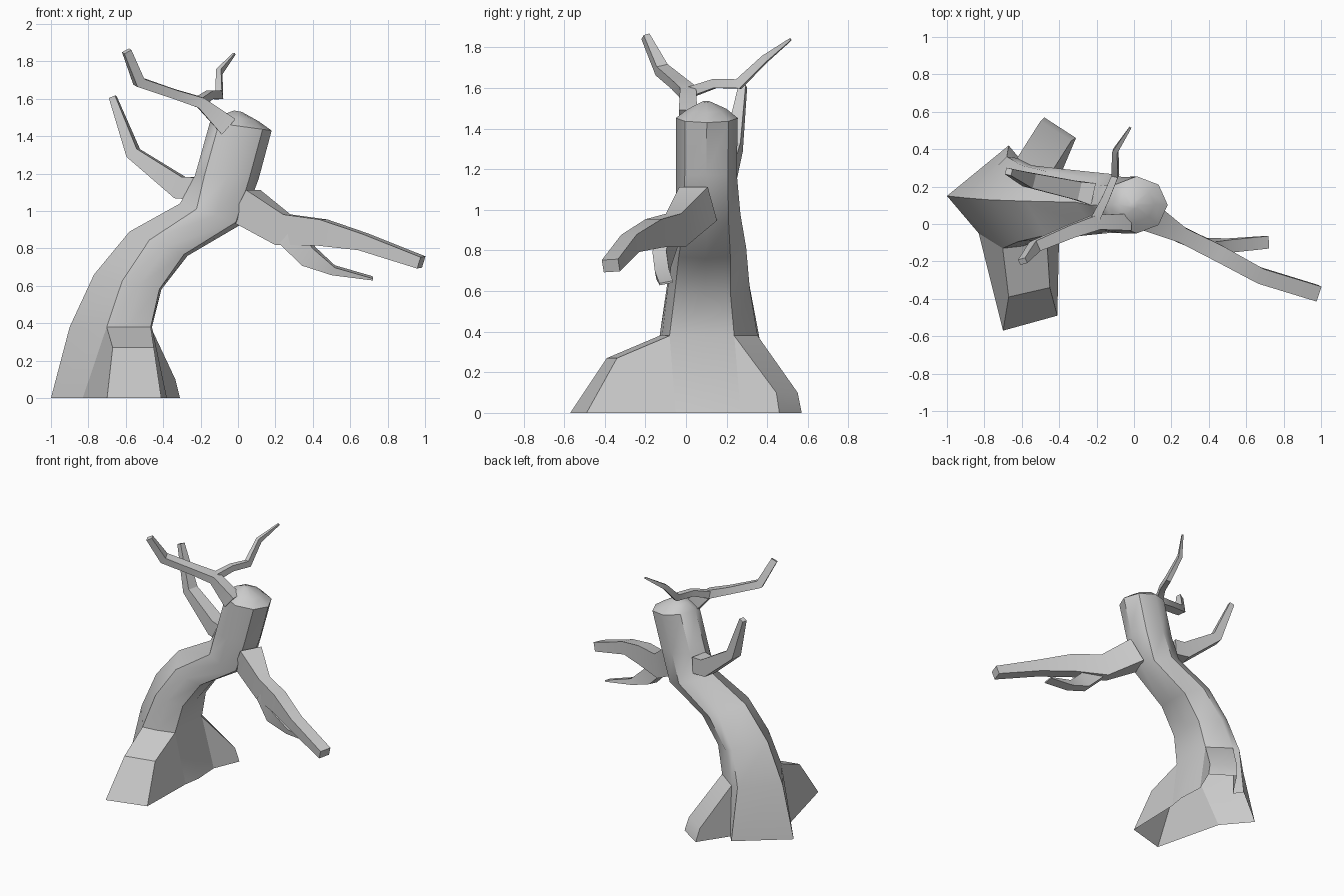
import bpy, bmesh
from math import sin, cos, radians
from mathutils import Vector

if "Cube" in bpy.data.objects:
    bpy.data.objects.remove(bpy.data.objects["Cube"])


def loft(name, rings, skip=(), start_cap=True, smooth=28):
    """Skin a list of equal-sized rings; skip holds (segment, side) faces to leave open."""
    bm = bmesh.new()
    loops = [[bm.verts.new(p) for p in ring] for ring in rings]
    n = len(loops[0])
    for s, (a, b) in enumerate(zip(loops, loops[1:])):
        for i in range(n):
            if (s, i) not in skip:
                j = (i + 1) % n
                bm.faces.new((a[i], a[j], b[j], b[i]))
    if start_cap:
        bm.faces.new(loops[0][::-1])
    bm.faces.new(loops[-1])
    bmesh.ops.recalc_face_normals(bm, faces=bm.faces)
    mesh = bpy.data.meshes.new(name)
    bm.to_mesh(mesh)
    bm.free()
    ob = bpy.data.objects.new(name, mesh)
    bpy.context.collection.objects.link(ob)
    bpy.ops.object.select_all(action='DESELECT')
    ob.select_set(True)
    bpy.context.view_layer.objects.active = ob
    bpy.ops.object.shade_smooth_by_angle(angle=radians(smooth))
    return ob


# Boxy lower cross-section, blended to an octagon higher up
LOW = [(1, -.1), (.97, .5), (.25, .97), (0, 1), (-1, .1), (-.1, -1), (.4, -.95), (.97, -.8)]


def trunk_ring(xl, zl, xr, zr, y0, y1, blend):
    pts = []
    for i, (u, v) in enumerate(LOW):
        t = radians(45 * i)
        u += (cos(t) - u) * blend
        v += (sin(t) - v) * blend
        pts.append(((xl + xr) / 2 + u * (xr - xl) / 2,
                    (y0 + y1) / 2 + v * (y1 - y0) / 2,
                    (zl + zr) / 2 + u * (zr - zl) / 2))
    return pts


def branch(name, path):
    """Four-sided tapering limb along (x, y, z, half width, half height)."""
    pts = [Vector(p[:3]) for p in path]
    side, rings = None, []
    for i, p in enumerate(pts):
        t = Vector()
        if i > 0:
            t += (p - pts[i - 1]).normalized()
        if i < len(pts) - 1:
            t += (pts[i + 1] - p).normalized()
        t.normalize()
        side = t.cross(Vector((0, 0, 1))) if side is None else side - t * side.dot(t)
        side.normalize()
        up = side.cross(t)
        w, h = path[i][3:]
        rings.append([p + side * w * a + up * h * b
                      for a, b in ((1, 1), (-1, 1), (-1, -1), (1, -1))])
    return loft(name, rings)


# Leaning hollow trunk with domed broken top, open underneath and where roots join
base = [(-.38, .07, 0), (-.39, .27, 0), (-.62, .36, 0), (-.67, .42, 0),
        (-1, .15, 0), (-.83, -.05, 0), (-.6, -.06, 0), (-.40, -.05, 0)]
rings = [base] + [trunk_ring(*r) for r in (
    (-.90, .38, -.46, .38, -.13, .36, 0),
    (-.77, .66, -.41, .58, -.10, .32, .1),
    (-.58, .89, -.27, .76, -.08, .30, .35),
    (-.31, 1.04, .02, .93, -.05, .27, .6),
    (-.23, 1.19, .11, 1.17, -.05, .25, 1),
    (-.15, 1.475, .18, 1.43, -.05, .255, 1),
    (-.085, 1.515, .11, 1.48, .01, .20, 1),
    (-.02, 1.537, .02, 1.53, .08, .12, 1))]
loft("trunk", rings, skip={(0, 1), (0, 5), (0, 6)}, start_cap=False, smooth=42)

# Flaring roots growing out of the trunk's lowest band, open on the ground
low, top = rings[:2]
loft("front_root", [
    [top[5], top[7], low[7], low[5]],
    [(-.67, -.39, .27), (-.45, -.34, .27), (-.41, -.49, 0), (-.70, -.57, 0)]],
    skip={(0, 2)}, start_cap=False)
loft("back_root", [
    [top[2], top[1], low[1], low[2]],
    [(-.50, .55, .10), (-.335, .445, .10), (-.31, .46, 0), (-.48, .57, 0)]],
    skip={(0, 2)}, start_cap=False)

# Long right branch and its fork
branch("right_branch", [(.04, .06, 1.03, .08, .095), (.24, -.05, .90, .042, .085),
                        (.45, -.155, .885, .045, .07), (.67, -.275, .835, .042, .045),
                        (.98, -.37, .725, .042, .032)])
branch("right_fork", [(.27, -.08, .87, .03, .06), (.38, -.12, .755, .035, .055),
                      (.51, -.115, .683, .035, .022), (.72, -.097, .64, .034, .005)])

# Left branch
branch("left_branch", [(-.22, .16, 1.12, .06, .06), (-.31, .18, 1.125, .05, .06),
                       (-.56, .235, 1.31, .04, .035), (-.67, .28, 1.61, .018, .018)])

# Top branch and its back fork
branch("top_branch", [(-.05, .01, 1.45, .045, .055), (-.20, .01, 1.58, .04, .03),
                      (-.34, -.04, 1.625, .035, .025), (-.53, -.12, 1.69, .03, .028),
                      (-.595, -.20, 1.855, .016, .022)])
branch("top_fork", [(-.21, .02, 1.58, .025, .025), (-.15, .14, 1.622, .02, .022),
                    (-.10, .26, 1.62, .018, .024), (-.10, .39, 1.745, .014, .018),
                    (-.02, .515, 1.84, .006, .006)])
